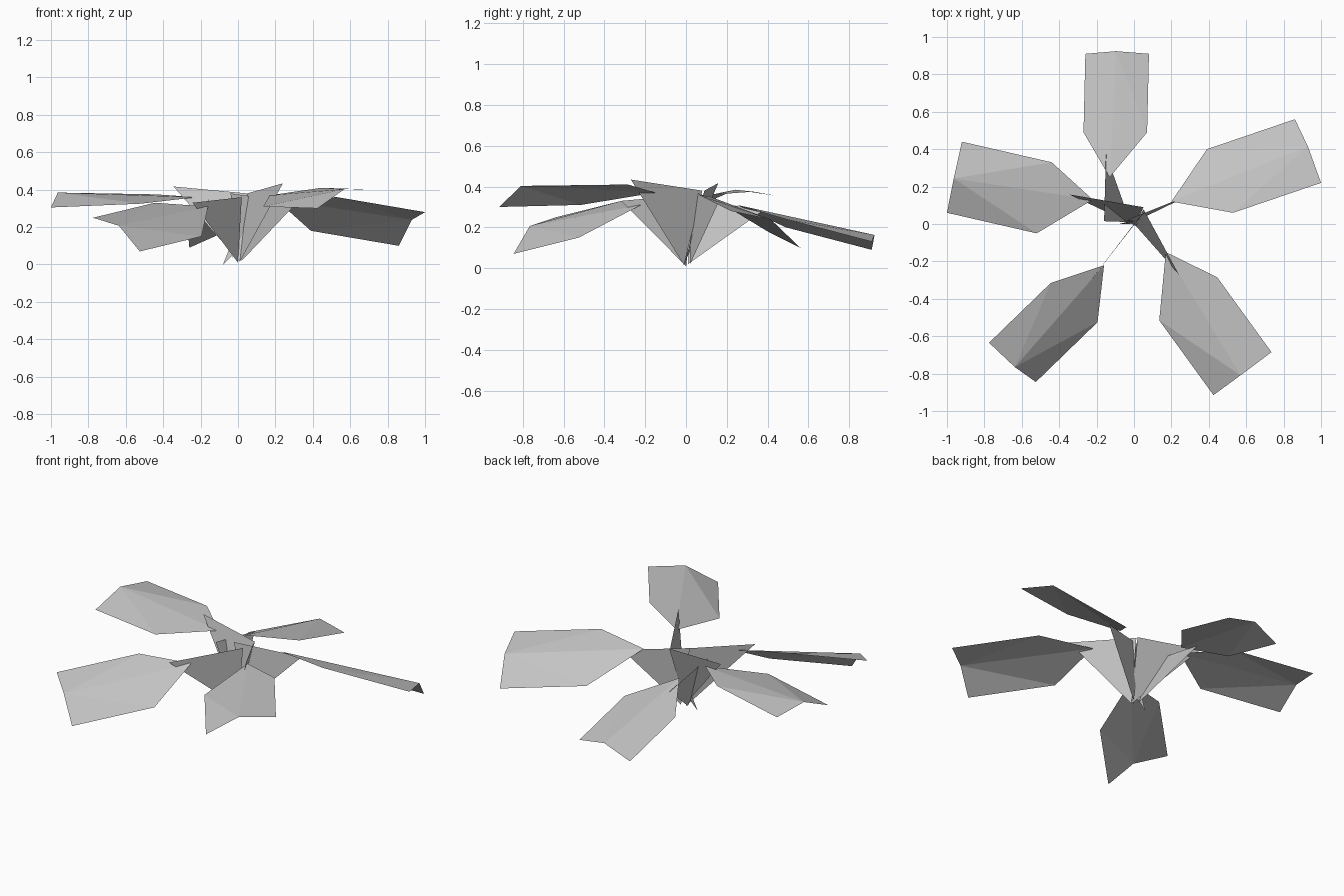
import bpy
import bmesh
from mathutils import Vector

cube = bpy.data.objects.get("Cube")
if cube:
    bpy.data.objects.remove(cube, do_unlink=True)

# One plain grey for the whole plant
grey = bpy.data.materials.new("leaf_grey")
grey.use_nodes = True
colour = (0.55, 0.55, 0.55, 1)
grey.diffuse_color = colour
shader = next(n for n in grey.node_tree.nodes if n.type == "BSDF_PRINCIPLED")
shader.inputs["Base Color"].default_value = colour
shader.inputs["Roughness"].default_value = 0.8


def finish(name, bm):
    """Turn a bmesh into a flat shaded object."""
    mesh = bpy.data.meshes.new(name)
    bm.to_mesh(mesh)
    bm.free()
    mesh.materials.append(grey)
    obj = bpy.data.objects.new(name, mesh)
    bpy.context.collection.objects.link(obj)
    return obj


def leaf(name, base, shoulder, end, side):
    """Broad blade, folded into a fan around a raised point on its far edge."""
    base, shoulder, end, side = map(Vector, (base, shoulder, end, side))
    normal = side.cross(end - shoulder).normalized()
    if normal.z < 0:
        normal.negate()
    ridge = end + normal * 0.055
    outline = [end + side, shoulder + side, base, shoulder - side, end - side]
    bm = bmesh.new()
    hub = bm.verts.new(ridge)
    rim = [bm.verts.new(p) for p in outline]
    for a, b in zip(rim, rim[1:]):
        face = bm.faces.new((hub, a, b))
        face.normal_update()
        if face.normal.z < 0:
            face.normal_flip()
    return finish(name, bm)


def stem(name, tip, inner, foot):
    """Thin upright triangular stalk that widens towards the top."""
    bm = bmesh.new()
    bm.faces.new([bm.verts.new(p) for p in (tip, inner, foot)])
    return finish(name, bm)


# Leaf blades: base, middle of the shoulders, middle of the end, half width
leaves = {
    "back": ((-.13, .25, .31), (-.1, .49, .22), (-.09, .91, .11), (.17, 0, .02)),
    "back_left": ((.2, .12, .35), (.46, .23, .27), (.93, .39, .19), (.07, -.17, .09)),
    "front_left": ((.17, -.15, .37), (.29, -.4, .36), (.58, -.8, .35), (.155, .115, .05)),
    "front_right": ((-.16, -.22, .31), (-.32, -.42, .24), (-.65, -.74, .16), (-.125, .105, .09)),
    "right": ((-.22, .13, .36), (-.48, .14, .35), (-.96, .25, .33), (.04, .19, .025)),
}
for place, points in leaves.items():
    leaf(place + "_leaf", *points)

# Stalks: outer tip, inner top corner, foot
stems = {
    "back": ((-.15, .375, .28), (-.16, .015, .35), (-.02, .01, .02)),
    "back_left": ((.315, .163, .33), (-.04, .02, .38), (.02, .02, .02)),
    "front_left": ((.24, -.27, .434), (.05, .08, .38), (.01, -.01, .015)),
    "front_right": ((-.243, -.317, .33), (.02, .02, .36), (0, 0, .01)),
    "right": ((-.345, .158, .417), (.05, .09, .38), (.01, -.01, .015)),
}
for place, points in stems.items():
    stem(place + "_stem", *points)

# Small sliver at the root
stem("root_sliver", (-.08, 0, 0), (-.02, 0, .06), (0, .02, .2))
